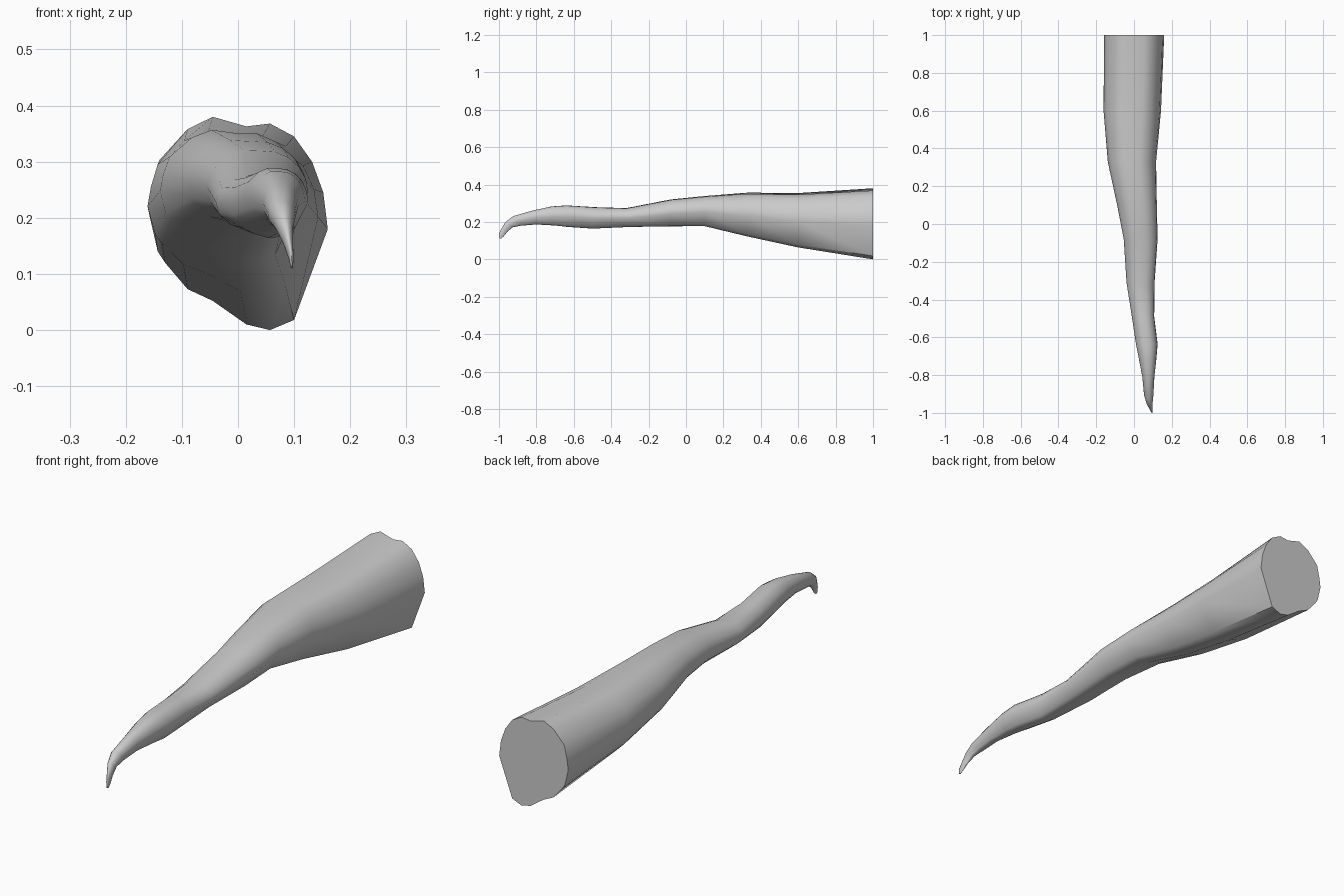
import bpy, bmesh
from math import cos, sin, pi, atan2

# Outline of the thick cut end (x, z), counter-clockwise seen from the front
END = [(0.16, 0.18), (0.152, 0.245), (0.132, 0.30), (0.10, 0.345), (0.057, 0.368),
       (0.015, 0.363), (-0.045, 0.38), (-0.09, 0.358), (-0.14, 0.303), (-0.152, 0.25),
       (-0.158, 0.205), (-0.143, 0.14), (-0.13, 0.12), (-0.09, 0.073), (-0.045, 0.052),
       (0.015, 0.01), (0.057, 0.0), (0.10, 0.018)]
UNIT = [(x / 0.16, (z - 0.19) / 0.19) for x, z in END]

# Rings: x min, x max, top (y, z), bottom (y, z), irregularity of outline
RINGS = [
    (-0.160, 0.160, (1.00, 0.38), (1.00, 0.00), 1.0),
    (-0.163, 0.143, (0.60, 0.355), (0.60, 0.063), 0.9),
    (-0.140, 0.117, (0.33, 0.358), (0.33, 0.12), 0.7),
    (-0.090, 0.121, (0.10, 0.34), (0.10, 0.175), 0.5),
    (-0.055, 0.125, (-0.08, 0.322), (-0.08, 0.175), 0.4),
    (-0.040, 0.109, (-0.32, 0.275), (-0.30, 0.172), 0.4),
    (-0.012, 0.107, (-0.48, 0.280), (-0.50, 0.163), 0.4),
    (0.010, 0.125, (-0.64, 0.290), (-0.63, 0.172), 0.3),
    (0.025, 0.119, (-0.72, 0.284), (-0.70, 0.180), 0.3),
    (0.044, 0.108, (-0.82, 0.262), (-0.80, 0.186), 0.2),
    (0.053, 0.103, (-0.925, 0.231), (-0.88, 0.180), 0.1),
    (0.066, 0.099, (-0.965, 0.200), (-0.925, 0.172), 0.0),
    (0.080, 0.098, (-0.985, 0.168), (-0.955, 0.148), 0.0),
    (0.090, 0.099, (-1.00, 0.138), (-0.975, 0.122), 0.0),
    (0.094, 0.098, (-1.00, 0.114), (-0.99, 0.110), 0.0),
]

bm = bmesh.new()
rows = []
for x0, x1, (ty, tz), (by, bz), rough in RINGS:
    row = []
    for u, v in UNIT:
        a = atan2(v, u)
        u = u * rough + cos(a) * (1 - rough)
        v = v * rough + sin(a) * (1 - rough)
        t = (v + 1) / 2
        row.append(bm.verts.new(((x0 + x1) / 2 + u * (x1 - x0) / 2,
                                 by + (ty - by) * t, bz + (tz - bz) * t)))
    rows.append(row)

# Skin between rings, then flat caps
n = len(UNIT)
for a, b in zip(rows, rows[1:]):
    for i in range(n):
        bm.faces.new((a[i], a[(i + 1) % n], b[(i + 1) % n], b[i]))
bm.faces.new(rows[0])
bm.faces.new(rows[-1])
bmesh.ops.recalc_face_normals(bm, faces=bm.faces)

mesh = bpy.data.meshes.new("curved_tapering_limb")
bm.to_mesh(mesh)
bm.free()
limb = bpy.data.objects.new("curved_tapering_limb", mesh)
bpy.context.collection.objects.link(limb)
bpy.context.view_layer.objects.active = limb
limb.select_set(True)
bpy.ops.object.shade_smooth_by_angle(angle=pi / 4)
